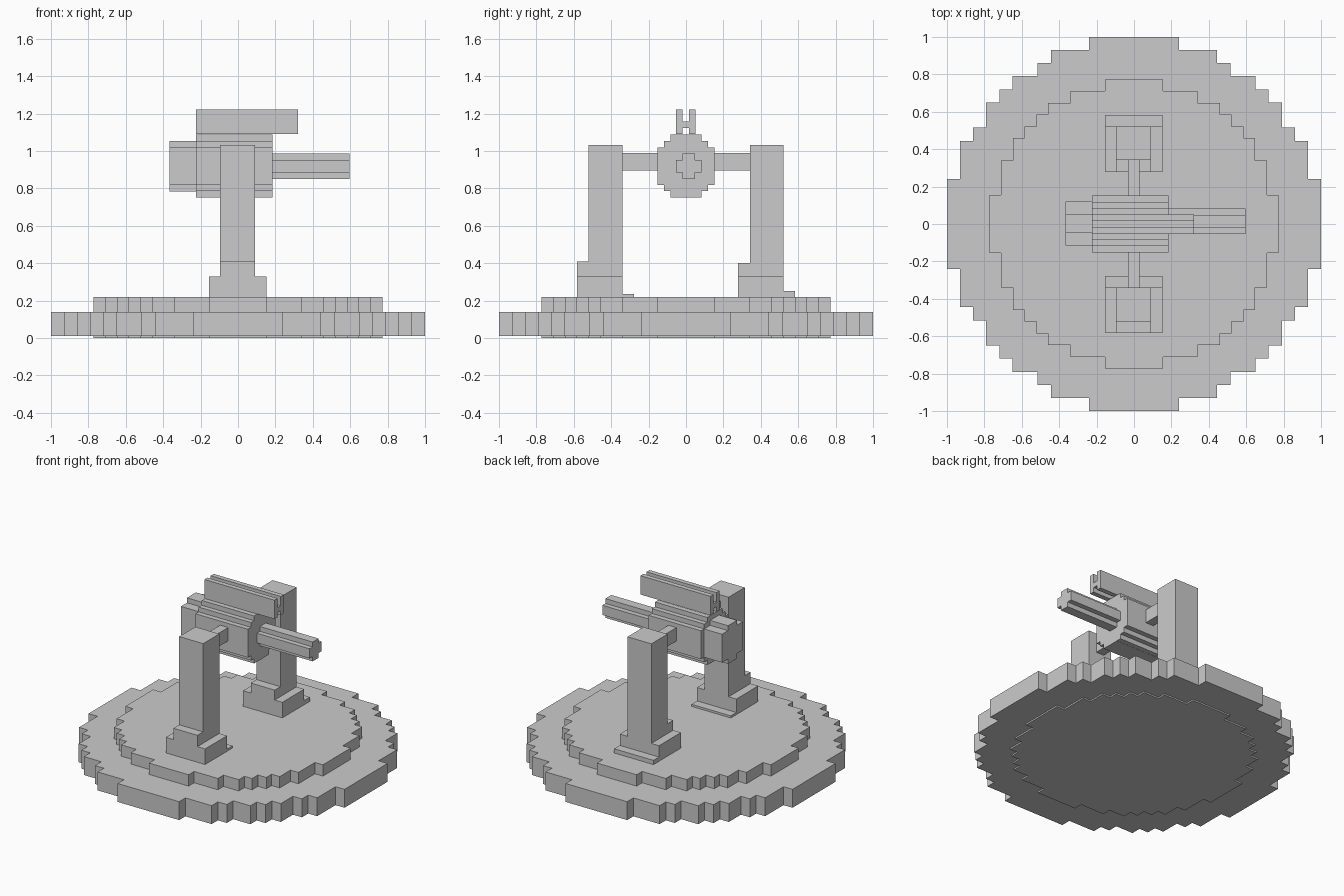
import bpy, bmesh
from mathutils import Vector

if "Cube" in bpy.data.objects:
    bpy.data.objects.remove(bpy.data.objects["Cube"])


def prism(name, outline, lo, hi, axis):
    """Extrude a flat outline along z (outline = x,y) or x (outline = y,z)."""
    bm = bmesh.new()
    place = (lambda a, b: (a, b, lo)) if axis == 'z' else (lambda a, b: (lo, a, b))
    face = bm.faces.new([bm.verts.new(place(a, b)) for a, b in outline])
    ext = bmesh.ops.extrude_face_region(bm, geom=[face])
    move = Vector((0, 0, hi - lo)) if axis == 'z' else Vector((hi - lo, 0, 0))
    bmesh.ops.translate(bm, vec=move, verts=[g for g in ext['geom'] if isinstance(g, bmesh.types.BMVert)])
    bmesh.ops.recalc_face_normals(bm, faces=bm.faces)
    mesh = bpy.data.meshes.new(name)
    bm.to_mesh(mesh)
    bm.free()
    obj = bpy.data.objects.new(name, mesh)
    bpy.context.collection.objects.link(obj)
    return obj


def box(name, x0, x1, y0, y1, z0, z1):
    return prism(name, [(x0, y0), (x1, y0), (x1, y1), (x0, y1)], z0, z1, 'z')


def stepped(corners, ca=0.0, cb=0.0):
    """Staircase outline from the outer corners of one quadrant, mirrored to all four."""
    quad = []
    for i, (a, b) in enumerate(corners):
        quad.append((a, b))
        if i + 1 < len(corners):
            quad.append((a, corners[i + 1][1]))
    half = quad + [(a, -b) for a, b in reversed(quad)]
    full = half + [(-a, b) for a, b in reversed(half)]
    return [(a + ca, b + cb) for a, b in full]


# Round stepped platform
outer = [(.24, 1.0), (.445, .93), (.515, .86), (.65, .79), (.72, .72),
         (.79, .65), (.86, .515), (.93, .445), (1.0, .24)]
inner = [(.155, .772), (.34, .71), (.46, .648), (.52, .585), (.585, .52),
         (.648, .46), (.71, .34), (.772, .155)]
prism("platform_rim", stepped(outer), 0.01, 0.14, 'z')
prism("platform_centre", stepped(inner), 0.0, 0.22, 'z')

# Two posts, each with a foot, a low lip on +y and a buttress on -y
for name, y, lip_z, butt_z in (("front", -0.43, 0.235, 0.41), ("back", 0.432, 0.25, 0.40)):
    box(name + "_post", -.095, .092, y - .09, y + .09, .22, 1.033)
    box(name + "_foot", -.155, .152, y - .154, y + .09, .22, .33)
    box(name + "_foot_lip", -.155, .152, y + .09, y + .152, .22, lip_z)
    box(name + "_buttress", -.095, .092, y - .154, y - .09, .33, butt_z)

# Pivot axle between the posts
box("axle_front", -.032, .03, -.34, -.15, .895, .99)
box("axle_back", -.032, .03, .15, .342, .895, .99)

# Tube body, rear cap and offset front rod
body = [(.05, .17), (.084, .169), (.118, .134), (.153, .1)]
body_outline = stepped([(.05, .169), (.084, .168), (.118, .134), (.153, .1)], 0, .919)
prism("tube_body", body_outline, -.225, .184, 'x')
prism("rear_cap", stepped([(.05, .135), (.117, .1)], .002, .919), -.365, -.225, 'x')
prism("front_rod", stepped([(.033, .068), (.068, .034)], .015, .919), .184, .596, 'x')

# Grooved sight rail on top
rail = [(-.053, 1.09), (-.019, 1.09), (-.019, 1.123), (.016, 1.123), (.016, 1.09), (.05, 1.09),
        (.05, 1.223), (.016, 1.223), (.016, 1.157), (-.019, 1.157), (-.019, 1.223), (-.053, 1.223)]
prism("sight_rail", rail, -.225, .322, 'x')
